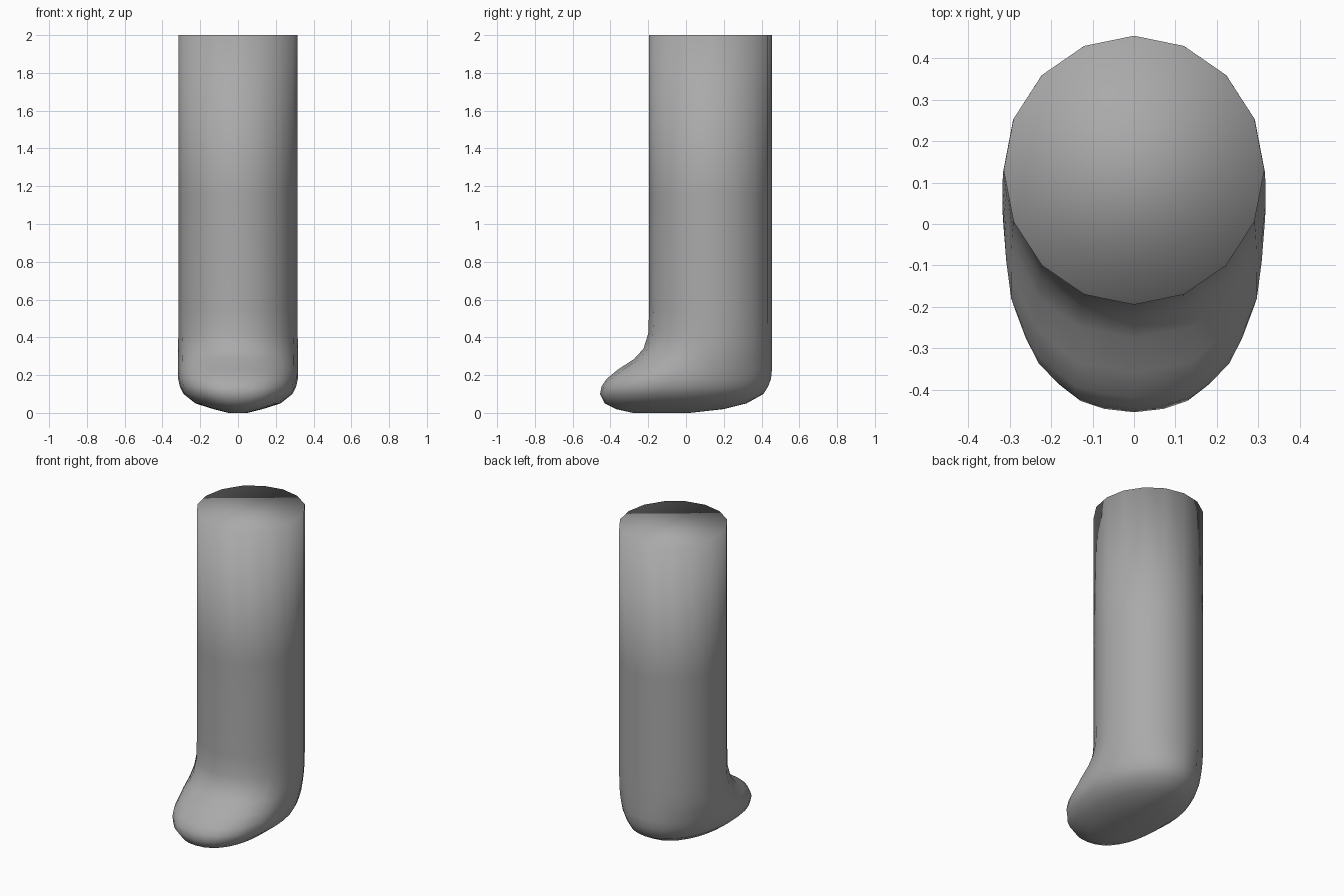
import bpy
import bmesh
from math import sin, cos, pi

old = bpy.data.objects.get("Cube")
if old:
    bpy.data.objects.remove(old)

SEGMENTS = 32

grey = bpy.data.materials.new("plain_grey")
grey.use_nodes = True
colour = (0.4, 0.4, 0.4, 1)
grey.diffuse_color = colour
grey.node_tree.nodes["Principled BSDF"].inputs["Base Color"].default_value = colour


def spow(v, e):
    return abs(v) ** e * (1 if v >= 0 else -1)


def outline(z, half_width, front, back, squareness, facet):
    """Closed outline: rounded toe, elliptical heel, blending to a 16-sided leg."""
    widest = min(0.13, (front + back) / 2)
    pts = []
    for i in range(SEGMENTS):
        a = 2 * pi * i / SEGMENTS
        s, c = sin(a), cos(a)
        n = squareness if c < 0 else 2
        depth = widest - front if c < 0 else back - widest
        pts.append((half_width * spow(s, 2 / n), widest + depth * spow(c, 2 / n)))
    # Flatten every second point onto the chord of its neighbours
    ring = []
    for i, (x, y) in enumerate(pts):
        if i % 2:
            p, q = pts[i - 1], pts[(i + 1) % SEGMENTS]
            x += facet * ((p[0] + q[0]) / 2 - x)
            y += facet * ((p[1] + q[1]) / 2 - y)
        ring.append((x, y, z))
    return ring


# Height, half width, front y, back y, toe squareness, facet amount
sections = [
    (0.00, 0.05, -0.28, 0.02, 2.0, 0),
    (0.02, 0.13, -0.37, 0.20, 2.2, 0),
    (0.05, 0.225, -0.43, 0.32, 2.3, 0),
    (0.10, 0.288, -0.455, 0.41, 2.4, 0.2),
    (0.14, 0.308, -0.447, 0.435, 2.4, 0.4),
    (0.18, 0.317, -0.42, 0.45, 2.4, 0.6),
    (0.23, 0.318, -0.36, 0.455, 2.3, 0.9),
    (0.285, 0.318, -0.275, 0.455, 2.2, 1),
    (0.34, 0.317, -0.225, 0.455, 2.1, 1),
    (0.42, 0.316, -0.20, 0.455, 2.0, 1),
    (0.55, 0.315, -0.195, 0.455, 2.0, 1),
    (1.15, 0.315, -0.195, 0.455, 2.0, 1),
    (2.00, 0.315, -0.195, 0.455, 2.0, 1),
]

# Leg and foot as one lofted, closed skin
bm = bmesh.new()
rings = [[bm.verts.new(p) for p in outline(*s)] for s in sections]
for low, high in zip(rings, rings[1:]):
    for i in range(SEGMENTS):
        j = (i + 1) % SEGMENTS
        bm.faces.new((low[i], low[j], high[j], high[i]))
bm.faces.new(rings[0])
bm.faces.new(rings[-1])
bmesh.ops.recalc_face_normals(bm, faces=bm.faces)
for f in bm.faces:
    f.smooth = True

mesh = bpy.data.meshes.new("leg_and_foot")
bm.to_mesh(mesh)
bm.free()
mesh.materials.append(grey)
leg = bpy.data.objects.new("leg_and_foot", mesh)
bpy.context.collection.objects.link(leg)
